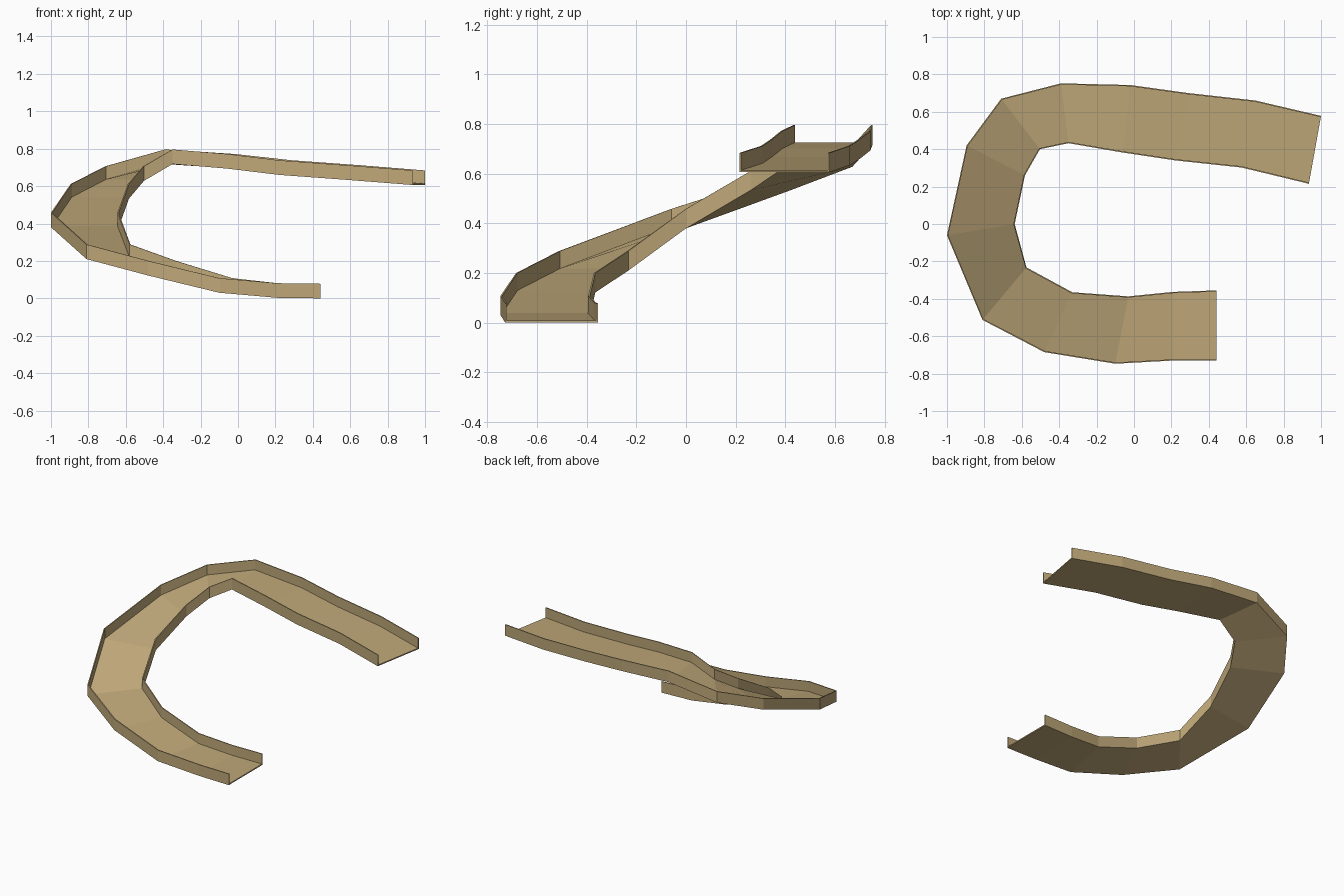
import bpy, bmesh
from mathutils import Vector

if "Cube" in bpy.data.objects:
    bpy.data.objects.remove(bpy.data.objects["Cube"])

WALL_H = 0.078   # overall side wall height
WALL_T = 0.007   # side wall thickness
FLOOR_T = 0.008  # floor thickness

# Path stations: outer x, outer y, inner x, inner y, underside z
stations = [
    (0.44, -0.73, 0.44, -0.355, 0.0),
    (0.21, -0.73, 0.21, -0.363, 0.003),
    (-0.10, -0.747, -0.03, -0.387, 0.03),
    (-0.48, -0.685, -0.33, -0.365, 0.122),
    (-0.81, -0.513, -0.575, -0.232, 0.21),
    (-1.0, -0.06, -0.638, 0.0, 0.38),
    (-0.895, 0.42, -0.583, 0.26, 0.533),
    (-0.71, 0.67, -0.503, 0.40, 0.628),
    (-0.39, 0.752, -0.35, 0.432, 0.718),
    (-0.02, 0.743, -0.06, 0.382, 0.694),
    (0.29, 0.70, 0.22, 0.34, 0.66),
    (0.65, 0.66, 0.575, 0.302, 0.634),
    (1.0, 0.578, 0.935, 0.215, 0.606),
]


def channel_section(ox, oy, ix, iy, z):
    """U-shaped cross-section between the outer and inner edge."""
    o, i = Vector((ox, oy, z)), Vector((ix, iy, z))
    t = (i - o).normalized() * WALL_T
    top, floor = Vector((0, 0, WALL_H)), Vector((0, 0, FLOOR_T))
    return [o, o + top, o + t + top, o + t + floor,
            i - t + floor, i - t + top, i + top, i]


# Curved ramp channel: sections joined along the path
bm = bmesh.new()
rings = [[bm.verts.new(p) for p in channel_section(*s)] for s in stations]
for a, b in zip(rings, rings[1:]):
    for k in range(8):
        n = (k + 1) % 8
        bm.faces.new((a[k], a[n], b[n], b[k]))

# End caps: two wall ends and the floor end
for r in (rings[0], rings[-1]):
    for quad in ((0, 1, 2, 3), (0, 3, 4, 7), (4, 5, 6, 7)):
        bm.faces.new([r[k] for k in quad])
bmesh.ops.recalc_face_normals(bm, faces=bm.faces)

mesh = bpy.data.meshes.new("curved_ramp_channel")
bm.to_mesh(mesh)
bm.free()
ramp = bpy.data.objects.new("curved_ramp_channel", mesh)
bpy.context.collection.objects.link(ramp)

# Tan finish
mat = bpy.data.materials.new("tan_wood")
mat.diffuse_color = (0.52, 0.39, 0.19, 1)
mat.use_nodes = True
mat.node_tree.nodes["Principled BSDF"].inputs["Base Color"].default_value = mat.diffuse_color
mesh.materials.append(mat)
